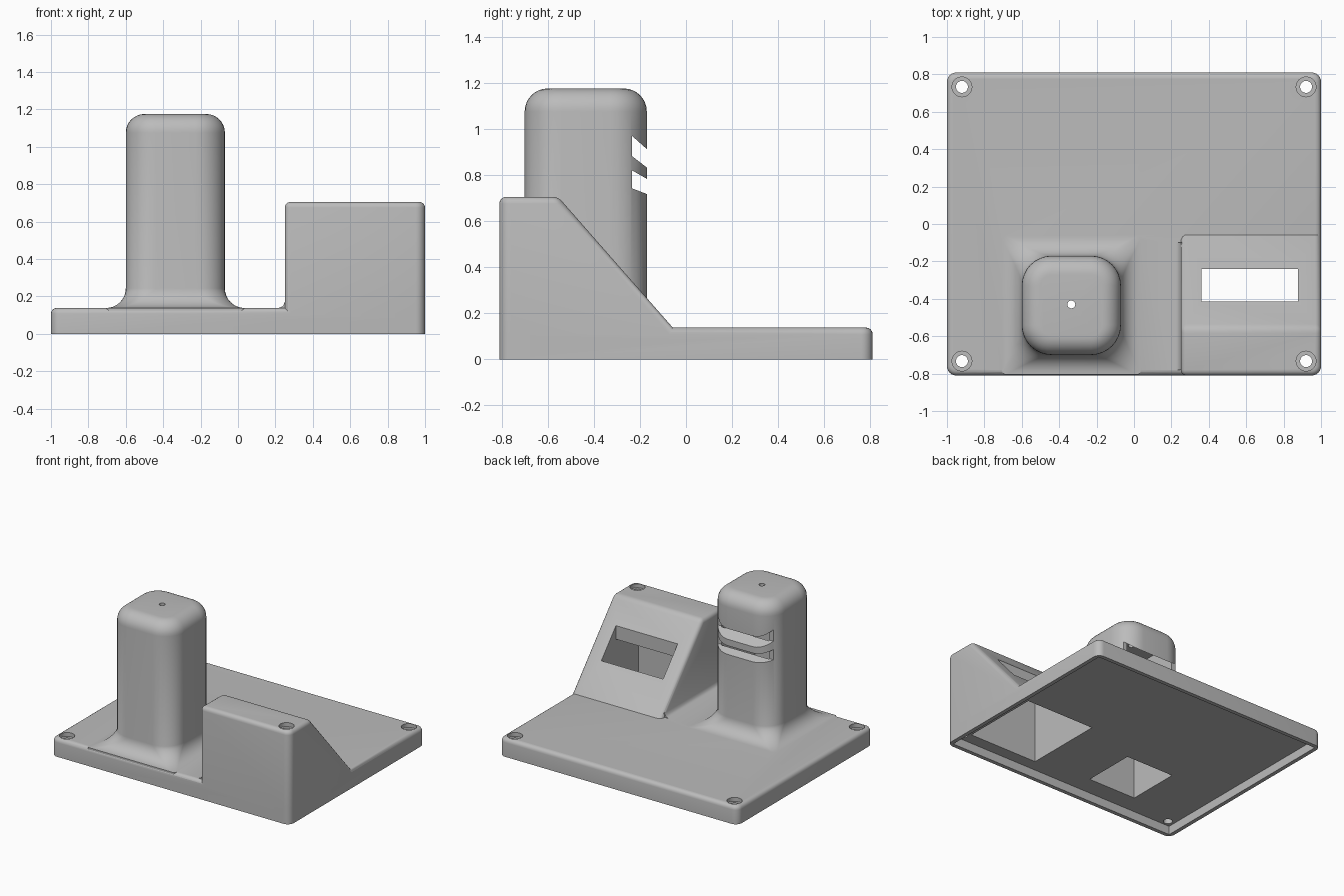
import bpy, bmesh
from math import sin, cos, pi, radians
from mathutils import Vector

cube = bpy.data.objects.get("Cube")
if cube:
    bpy.data.objects.remove(cube, do_unlink=True)

grey = bpy.data.materials.new("plain grey")
grey.use_nodes = True
grey.diffuse_color = (0.5, 0.5, 0.5, 1)
grey.node_tree.nodes["Principled BSDF"].inputs["Base Color"].default_value = (0.5, 0.5, 0.5, 1)


def finish(name, bm):
    bmesh.ops.recalc_face_normals(bm, faces=bm.faces)
    mesh = bpy.data.meshes.new(name)
    bm.to_mesh(mesh)
    bm.free()
    mesh.materials.append(grey)
    ob = bpy.data.objects.new(name, mesh)
    bpy.context.collection.objects.link(ob)
    return ob


def prism(points, axis, lo, hi):
    """Extrude a 2D profile along x, y or z."""
    place = {"x": lambda a, b: (lo, a, b),
             "y": lambda a, b: (a, lo, b),
             "z": lambda a, b: (a, b, lo)}[axis]
    bm = bmesh.new()
    face = bm.faces.new([bm.verts.new(place(a, b)) for a, b in points])
    new = bmesh.ops.extrude_face_region(bm, geom=[face])["geom"]
    step = Vector([hi - lo if axis == c else 0 for c in "xyz"])
    bmesh.ops.translate(bm, vec=step, verts=[v for v in new if isinstance(v, bmesh.types.BMVert)])
    bmesh.ops.recalc_face_normals(bm, faces=bm.faces)
    return bm


def box(x0, x1, y0, y1, z0, z1):
    return prism([(x0, y0), (x1, y0), (x1, y1), (x0, y1)], "z", z0, z1)


def disc(x, y, r, n=32):
    return [(x + r * cos(2 * pi * i / n), y + r * sin(2 * pi * i / n)) for i in range(n)]


def round_edges(bm, test, width, segments):
    edges = [e for e in bm.edges if test(e)]
    bmesh.ops.bevel(bm, geom=edges, offset=width, segments=segments, profile=0.5, affect="EDGES")
    bmesh.ops.recalc_face_normals(bm, faces=bm.faces)


def upright(e):
    a, b = (v.co for v in e.verts)
    return (a - b).xy.length < 0.001


def sharp(e):
    return e.calc_face_angle(0) > radians(25)


def ring(half, r, z, cx=-0.335, cy=-0.435, n=8):
    """Rounded square outline."""
    pts = []
    for q in range(4):
        for i in range(n + 1):
            a = (q + i / n) * pi / 2
            sx, sy = ((1, 1), (-1, 1), (-1, -1), (1, -1))[q]
            pts.append((cx + sx * (half - r) + r * cos(a), cy + sy * (half - r) + r * sin(a), z))
    return pts


# Base plate
bm = box(-1, 1, -0.81, 0.81, 0, 0.138)
round_edges(bm, upright, 0.05, 6)
round_edges(bm, lambda e: sharp(e) and min(v.co.z for v in e.verts) > 0.1, 0.03, 4)
body = finish("housing", bm)

# Sloped display housing
bm = prism([(-0.81, 0.08), (-0.81, 0.705), (-0.555, 0.705), (-0.007, 0.08)], "x", 0.25, 1)
round_edges(bm, lambda e: upright(e) and e.verts[0].co.x > 0.9, 0.05, 6)
round_edges(bm, lambda e: sharp(e) and max(v.co.z for v in e.verts) > 0.2, 0.03, 4)
display_housing = finish("display_housing", bm)

# Small fillet beside the display housing
side_fillet = finish("side_fillet", prism(
    [(0.27, 0.1), (0.27, 0.17), (0.25, 0.17), (0.242, 0.152), (0.232, 0.143),
     (0.215, 0.138), (0.215, 0.1)], "y", -0.78, -0.1))

# Tower: flared foot, straight shaft, rounded top
flare, crown, half, corner = 0.105, 0.1, 0.265, 0.16
rings = [ring(half + flare, 0.02, 0.08)]
for i in range(9):
    t = 1 - i / 8
    a = t * pi / 2
    rings.append(ring(half + flare * (1 - cos(a)), corner + (0.02 - corner) * t,
                      0.138 + flare * (1 - sin(a))))
for i in range(9):
    a = i / 8 * pi / 2
    inset = crown * (1 - cos(a))
    rings.append(ring(half - inset, corner - inset, 1.075 + crown * sin(a)))
bm = bmesh.new()
loops = [[bm.verts.new(p) for p in r] for r in rings]
for low, high in zip(loops, loops[1:]):
    for i in range(len(low)):
        j = (i + 1) % len(low)
        bm.faces.new((low[i], low[j], high[j], high[i]))
bm.faces.new(loops[0])
bm.faces.new(loops[-1])
tower = finish("tower", bm)

# Cutters: underside recess, tower cavity, display cavity, display window, pinhole
cutters = [
    box(-0.97, 0.97, -0.78, 0.78, -0.1, 0.065),
    box(-0.535, -0.135, -0.635, -0.23, 0.03, 1.11),
    prism([(-0.69, 0.03), (-0.69, 0.64), (-0.59, 0.64), (-0.05, 0.03)], "x", 0.31, 0.882),
    box(0.36, 0.878, -0.415, -0.24, 0.2, 0.9),
    prism(disc(-0.335, -0.43, 0.021), "z", 1.0, 1.3),
]
# Tower louvre slots
for top_in, top_out, low_out, low_in in ((0.97, 0.912, 0.832, 0.882), (0.82, 0.783, 0.717, 0.742)):
    cutters.append(prism([(-0.235, top_in), (-0.17, top_out), (-0.1, top_out),
                          (-0.1, low_out), (-0.17, low_out), (-0.235, low_in)], "x", -0.7, 0.05))
# Counterbored corner screw holes
for x in (-0.92, 0.92):
    for y in (-0.733, 0.733):
        top = 0.705 if x > 0 and y < 0 else 0.138
        cutters.append(prism(disc(x, y, 0.032), "z", -0.05, 0.9))
        cutters.append(prism(disc(x, y, 0.053), "z", top - 0.03, top + 0.1))


def combine(other, operation):
    other.hide_render = True
    mod = body.modifiers.new(operation.lower(), "BOOLEAN")
    mod.operation, mod.solver, mod.object = operation, "EXACT", other
    bpy.ops.object.modifier_apply(modifier=mod.name)
    bpy.data.objects.remove(other, do_unlink=True)


bpy.ops.object.select_all(action="DESELECT")
bpy.context.view_layer.objects.active = body
body.select_set(True)
for part in (display_housing, side_fillet, tower):
    combine(part, "UNION")
for cutter in cutters:
    combine(finish("cutter", cutter), "DIFFERENCE")
bpy.ops.object.shade_smooth_by_angle(angle=radians(28))
